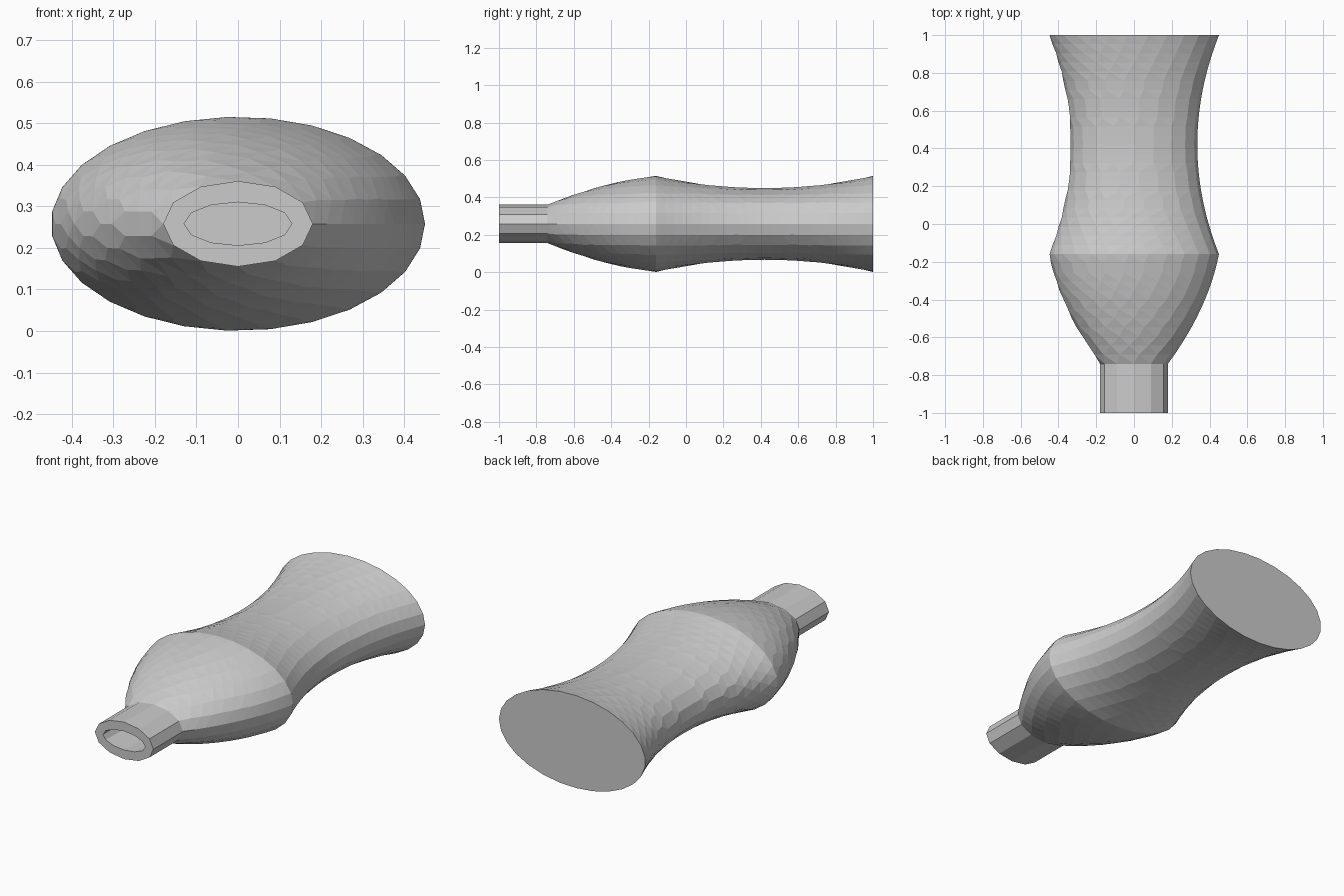
import bpy, bmesh, math

if "Cube" in bpy.data.objects:
    bpy.data.objects.remove(bpy.data.objects["Cube"])

CENTRE_Z = 0.258
ASPECT = 0.572          # height / width of the oval section
bm = bmesh.new()


def ring(y, a, b=None):
    """Oval ring at y; the number of sides follows its size."""
    b = a * ASPECT if b is None else b
    n = max(12, round(60 * a))
    return [bm.verts.new((a * math.cos(2 * math.pi * i / n), y,
                          CENTRE_Z + b * math.sin(2 * math.pi * i / n)))
            for i in range(n)]


def stitch(p, q):
    """Join two rings that may have different numbers of sides."""
    n, m = len(p), len(q)
    if n == m:
        for i in range(n):
            bm.faces.new((p[i], p[(i + 1) % n], q[(i + 1) % n], q[i]))
        return
    i = j = 0
    while i < n or j < m:
        if j == m or (i < n and (i + 1) * m <= (j + 1) * n):
            bm.faces.new((p[i % n], p[(i + 1) % n], q[j % m]))
            i += 1
        else:
            bm.faces.new((p[i % n], q[(j + 1) % m], q[j % m]))
            j += 1


rings = []

# Cavity, from its closed end out to the mouth
for y, a, b in ((0.95, 0.32, 0.145), (-0.16, 0.32, 0.145),
                (-0.74, 0.13, 0.052), (-1.0, 0.13, 0.052)):
    rings.append(ring(y, a, b))

# Straight neck
rings.append(ring(-1.0, 0.18))

# Rounded shoulder
for k in range(13):
    t = 0.58 * k / 12
    rings.append(ring(-0.74 + t, 0.18 + 0.733 * t - 0.462 * t * t))

# Waisted body
for k in range(1, 25):
    y = -0.16 + 1.16 * k / 24
    rings.append(ring(y, 0.335 + 0.342 * (y - 0.42) ** 2))

for p, q in zip(rings, rings[1:]):
    stitch(p, q)

# Flat cavity end and flat base
bm.faces.new(rings[0])
bm.faces.new(rings[-1])
bmesh.ops.recalc_face_normals(bm, faces=bm.faces)

mesh = bpy.data.meshes.new("bottle")
bm.to_mesh(mesh)
bm.free()
bottle = bpy.data.objects.new("bottle", mesh)
bpy.context.collection.objects.link(bottle)
